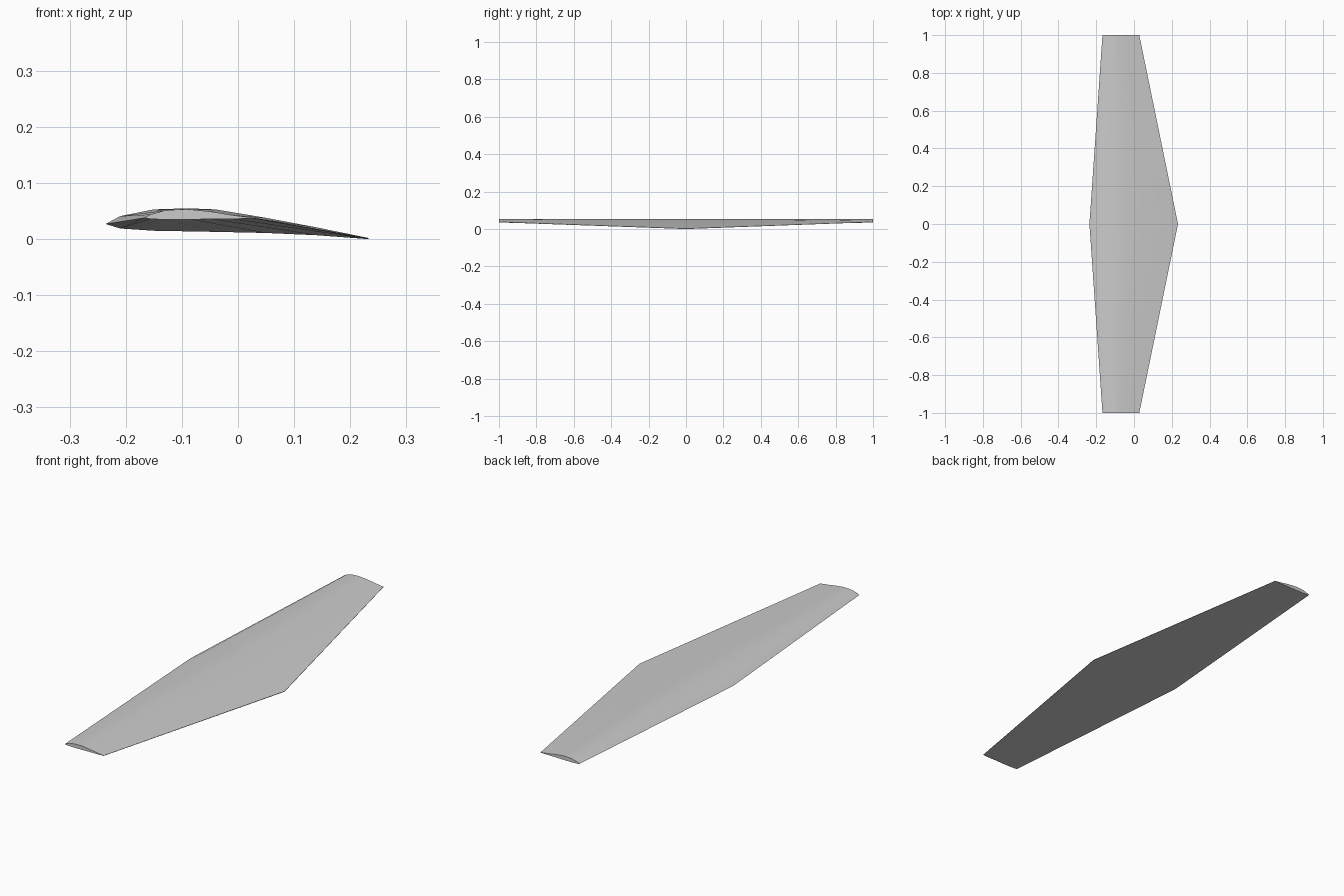
import bpy
import bmesh
from math import radians

cube = bpy.data.objects.get("Cube")
if cube:
    bpy.data.objects.remove(cube)

# Single matte grey
grey = bpy.data.materials.new("light grey")
grey.use_nodes = True
colour = (0.6, 0.6, 0.6, 1)
grey.diffuse_color = colour
grey.node_tree.nodes["Principled BSDF"].inputs["Base Color"].default_value = colour

# Airfoil sections (x, z): trailing edge, over the top, leading edge, underside
root = [(0.233, 0.002), (0.14, 0.021), (0.05, 0.038), (-0.04, 0.053),
        (-0.09, 0.055), (-0.15, 0.053), (-0.21, 0.041), (-0.236, 0.027),
        (-0.21, 0.019), (-0.15, 0.015), (-0.04, 0.013), (0.05, 0.011),
        (0.14, 0.007), (0.233, 0.0)]
tip = [(0.028, 0.038), (-0.011, 0.043), (-0.048, 0.049), (-0.085, 0.053),
       (-0.106, 0.053), (-0.131, 0.051), (-0.156, 0.044), (-0.167, 0.038),
       (-0.156, 0.036), (-0.131, 0.035), (-0.085, 0.035), (-0.048, 0.036),
       (-0.011, 0.036), (0.028, 0.037)]

# Loft the wing from tip to root to tip
bm = bmesh.new()
rings = [[bm.verts.new((x, y, z)) for x, z in section]
         for y, section in ((-1, tip), (0, root), (1, tip))]
count = len(root)
for a, b in zip(rings, rings[1:]):
    for i in range(count):
        j = (i + 1) % count
        bm.faces.new((a[i], a[j], b[j], b[i]))

# Tip caps
bm.faces.new(rings[0])
bm.faces.new(rings[-1])
bmesh.ops.recalc_face_normals(bm, faces=bm.faces)

mesh = bpy.data.meshes.new("wing")
bm.to_mesh(mesh)
bm.free()
mesh.materials.append(grey)
wing = bpy.data.objects.new("wing", mesh)
bpy.context.collection.objects.link(wing)

# Smooth skin with sharp tips and trailing edge
bpy.ops.object.select_all(action="DESELECT")
wing.select_set(True)
bpy.context.view_layer.objects.active = wing
bpy.ops.object.shade_smooth_by_angle(angle=radians(30))
